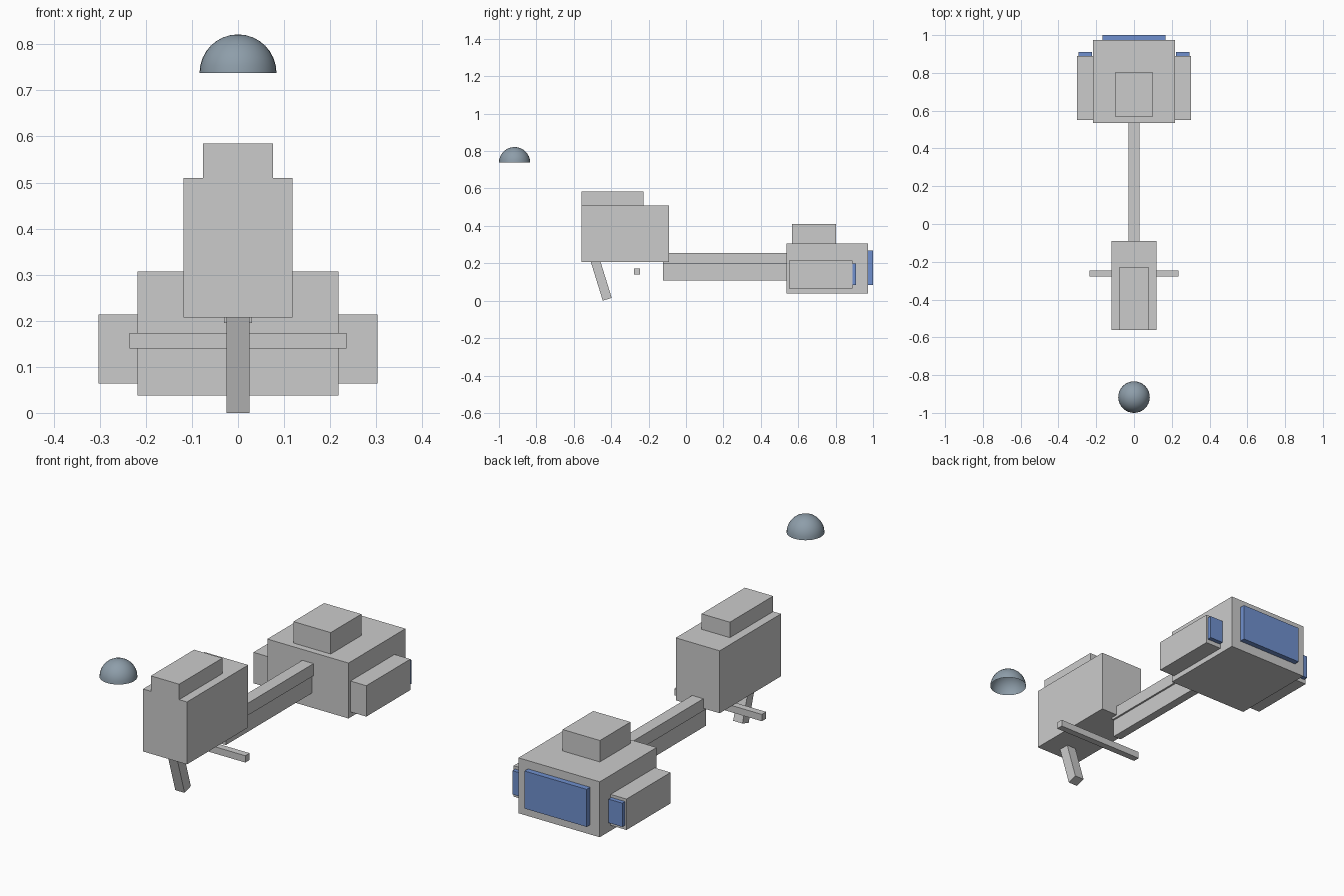
import bpy, bmesh
from mathutils import Matrix

if "Cube" in bpy.data.objects:
    bpy.data.objects.remove(bpy.data.objects["Cube"])


def material(name, color):
    m = bpy.data.materials.new(name)
    m.diffuse_color = color
    m.use_nodes = True
    m.node_tree.nodes["Principled BSDF"].inputs["Base Color"].default_value = m.diffuse_color
    return m


blue = material("glow_blue", (0.16, 0.28, 0.62, 1))
steel = material("dome_steel", (0.27, 0.34, 0.40, 1))


def add_object(name, bm, mat=None):
    mesh = bpy.data.meshes.new(name)
    bm.to_mesh(mesh)
    bm.free()
    obj = bpy.data.objects.new(name, mesh)
    bpy.context.collection.objects.link(obj)
    if mat:
        mesh.materials.append(mat)
    return obj


def box(name, x, y, z, mat=None):
    """Box from (min, max) ranges on each axis."""
    ranges = (x, y, z)
    size = [b - a for a, b in ranges]
    mid = [(a + b) / 2 for a, b in ranges]
    bm = bmesh.new()
    bmesh.ops.create_cube(bm, size=1, matrix=Matrix.Diagonal((*size, 1)))
    obj = add_object(name, bm, mat)
    obj.location = mid
    return obj


def sym(w):
    return (-w, w)


# Front body with raised seat
box("front_body", sym(0.118), (-0.56, -0.09), (0.207, 0.51))
box("seat_block", sym(0.076), (-0.56, -0.228), (0.51, 0.585))

# Slanted front leg and crossbar
leg = box("front_leg", sym(0.025), (-0.483, -0.433), (0.002, 0.252))
leg.rotation_euler.x = 0.3
box("crossbar", sym(0.235), (-0.279, -0.246), (0.14, 0.173))

# Two-layer connecting beam
box("upper_beam", sym(0.03), (-0.123, 0.536), (0.195, 0.254))
box("lower_beam", sym(0.021), (-0.123, 0.536), (0.108, 0.195))

# Rear engine hull with top block and rear panel
box("engine_hull", sym(0.218), (0.536, 0.973), (0.038, 0.307))
box("engine_top_block", sym(0.1), (0.568, 0.803), (0.307, 0.411))
box("rear_panel", sym(0.167), (0.973, 1.0), (0.085, 0.267), blue)

# Side pods with small rear panels
for side, s in (("left", -1), ("right", 1)):
    box(f"{side}_pod", sorted((0.218 * s, 0.303 * s)), (0.551, 0.889), (0.064, 0.214))
    box(f"{side}_pod_panel", sorted((0.222 * s, 0.295 * s)), (0.889, 0.91), (0.085, 0.2), blue)

# Open hemispherical dome
bm = bmesh.new()
bmesh.ops.create_uvsphere(bm, u_segments=32, v_segments=16, radius=0.0835)
bmesh.ops.delete(bm, geom=[v for v in bm.verts if v.co.z < -1e-4], context='VERTS')
for f in bm.faces:
    f.smooth = True
dome = add_object("dome", bm, steel)
dome.location = (0, -0.9165, 0.738)
